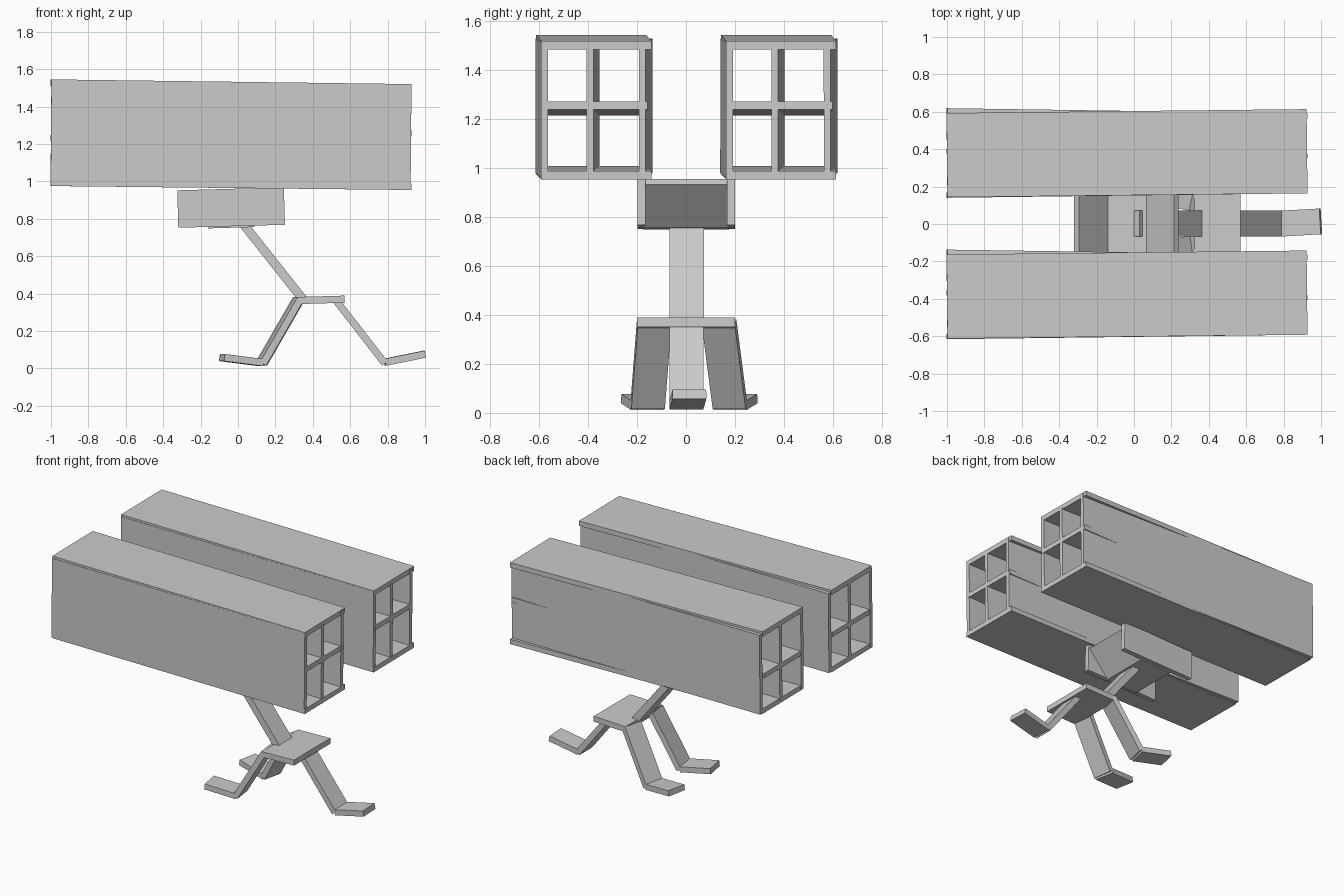
import bpy
from mathutils import Matrix, Vector

if "Cube" in bpy.data.objects:
    bpy.data.objects.remove(bpy.data.objects["Cube"], do_unlink=True)

grey = bpy.data.materials.new("plain grey")
grey.use_nodes = True
COLOUR = (0.6, 0.6, 0.6, 1)
grey.diffuse_color = COLOUR
grey.node_tree.nodes["Principled BSDF"].inputs["Base Color"].default_value = COLOUR


def slab(name, start, end, width, height):
    """Box running from start to end, with its width kept level."""
    start, end = Vector(start), Vector(end)
    along = (end - start).normalized()
    side = Vector((0, 0, 1)).cross(along).normalized()
    up = along.cross(side)
    bpy.ops.mesh.primitive_cube_add(size=1)
    ob = bpy.context.object
    ob.name = ob.data.name = name
    turn = Matrix((along, side, up)).transposed().to_4x4()
    size = Matrix.Diagonal(((end - start).length, width, height, 1))
    ob.data.transform(Matrix.Translation((start + end) / 2) @ turn @ size)
    ob.data.materials.append(grey)
    return ob


# Two open pods of slightly crooked boards, each with four cells
BACK, FRONT = -1.0, 0.925
for label, y in (("right", -0.378), ("left", 0.378)):
    for part, z0, z1, thick in (("top", 1.528, 1.503, 0.034),
                                ("bottom", 0.992, 0.971, 0.034),
                                ("shelf", 1.232, 1.257, 0.033)):
        slab(f"{label}_pod_{part}", (BACK, y - 0.01, z0), (FRONT, y + 0.011, z1),
             0.45 if part != "shelf" else 0.42, thick)
    for part, y0, y1 in (("outer_wall", -0.224, -0.2),
                         ("divider", 0.01, -0.015),
                         ("inner_wall", 0.227, 0.199)):
        tall = 0.52 if part == "divider" else 0.55
        slab(f"{label}_pod_{part}", (BACK, y + y0, 1.255), (FRONT, y + y1, 1.238),
             0.028, tall)

# Trough carrying the pods
for label, y in (("right", -0.182), ("left", 0.184)):
    slab(f"{label}_cradle_side", (-0.322, y, 0.852), (0.248, y, 0.868), 0.034, 0.2)
slab("cradle_floor", (-0.16, 0, 0.765), (0.085, 0, 0.772), 0.35, 0.033)
slab("cradle_back_slope", (-0.307, 0, 0.943), (-0.147, 0, 0.765), 0.35, 0.034)
slab("cradle_front_slope", (0.072, 0, 0.768), (0.226, 0, 0.945), 0.35, 0.034)

# Slanted post and base plate
slab("post", (0.01, 0.003, 0.795), (0.345, 0.003, 0.372), 0.14, 0.048)
slab("base_plate", (0.325, 0, 0.363), (0.57, 0, 0.37), 0.4, 0.038)

# Three bent legs with feet
legs = (("front", (0.525, 0.002, 0.362), (0.785, 0.002, 0.027), (0.998, 0.014, 0.07)),
        ("back_right", (0.325, -0.13, 0.372), (0.125, -0.157, 0.025), (-0.085, -0.197, 0.052)),
        ("back_left", (0.325, 0.135, 0.372), (0.125, 0.18, 0.025), (-0.085, 0.224, 0.052)))
for label, hip, ankle, toe in legs:
    slab(f"{label}_leg", hip, ankle, 0.138, 0.038)
    slab(f"{label}_foot", ankle, toe, 0.138, 0.038).location.z = 0.006
